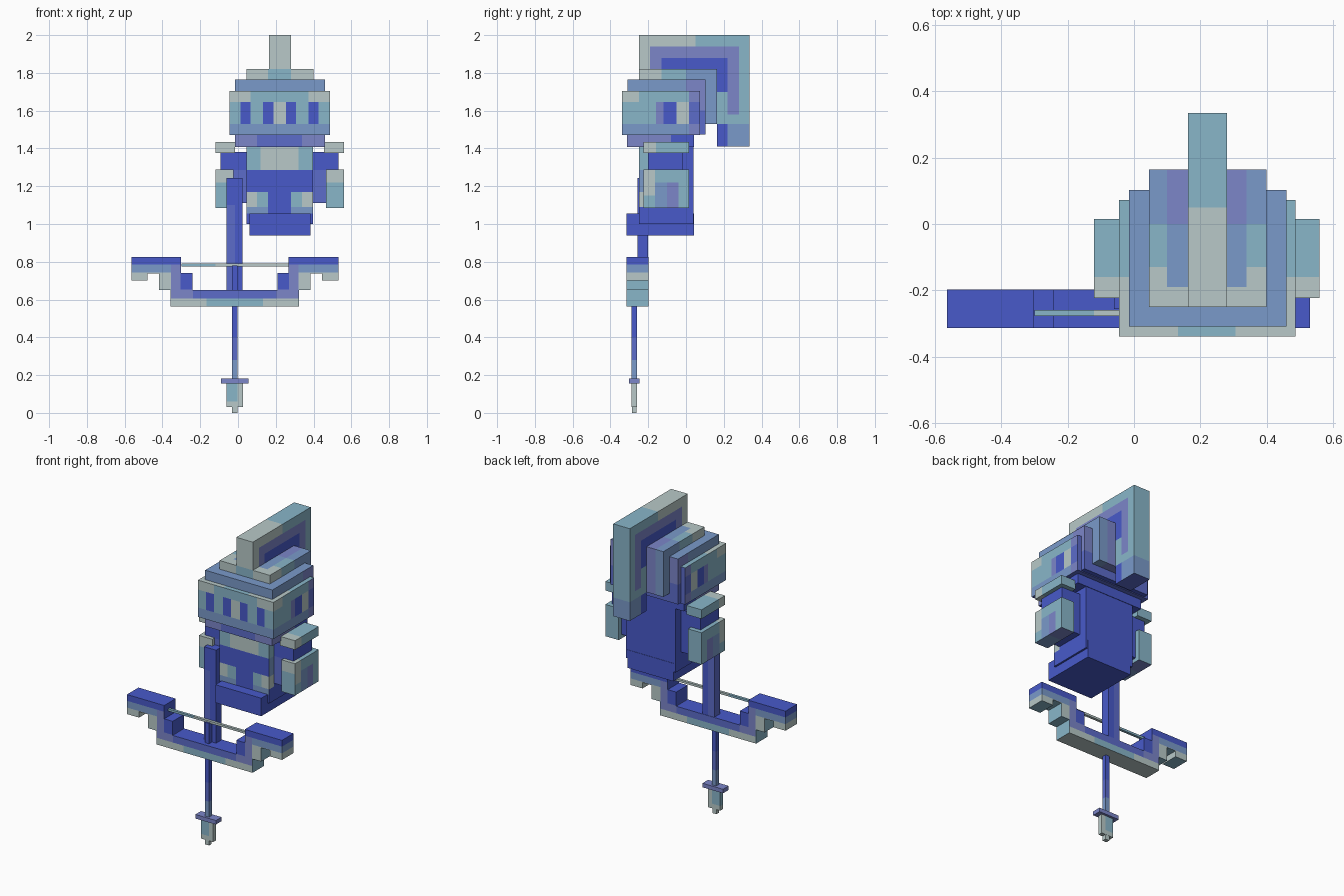
import bpy, bmesh
from mathutils import Vector

if "Cube" in bpy.data.objects:
    bpy.data.objects.remove(bpy.data.objects["Cube"])

# Palette
PALETTE = {"grey": "b8c9c8", "teal": "89b6c9", "sky": "7a9aca",
           "violet": "7c86c9", "indigo": "5c6cca", "blue": "485aca"}


def linear(value):
    return value / 12.92 if value <= 0.04045 else ((value + 0.055) / 1.055) ** 2.4


materials = {}
for label, code in PALETTE.items():
    rgb = [linear(byte / 255) for byte in bytes.fromhex(code)]
    mat = bpy.data.materials.new(label)
    mat.use_nodes = True
    mat.diffuse_color = (*rgb, 1)
    shader = mat.node_tree.nodes["Principled BSDF"]
    shader.inputs["Base Color"].default_value = (*rgb, 1)
    shader.inputs["Roughness"].default_value = 0.9
    materials[label] = mat


def prism(name, outline, axis, low, high, rule, **cuts):
    """Extrude an outline along an axis, cut its faces and colour them by rule."""
    bm = bmesh.new()
    verts = []
    for a, b in outline:
        point = [a, b]
        point.insert("xyz".index(axis), low)
        verts.append(bm.verts.new(point))
    face = bm.faces.new(verts)
    shift = Vector([high - low if axis == k else 0 for k in "xyz"])
    made = bmesh.ops.extrude_face_region(bm, geom=[face])["geom"]
    bmesh.ops.translate(bm, vec=shift, verts=[v for v in made if isinstance(v, bmesh.types.BMVert)])
    for key, values in cuts.items():
        normal = Vector([float(key == k) for k in "xyz"])
        for value in values:
            bmesh.ops.bisect_plane(bm, geom=bm.verts[:] + bm.edges[:] + bm.faces[:],
                                   plane_co=normal * value, plane_no=normal)
    bmesh.ops.recalc_face_normals(bm, faces=bm.faces[:])
    bm.normal_update()
    mesh = bpy.data.meshes.new(name)
    used = []
    for f in bm.faces:
        label = rule if isinstance(rule, str) else rule(f.calc_center_bounds(), f.normal)
        if label not in used:
            used.append(label)
        f.material_index = used.index(label)
    for label in used:
        mesh.materials.append(materials[label])
    bm.to_mesh(mesh)
    bm.free()
    bpy.context.collection.objects.link(bpy.data.objects.new(name, mesh))


def block(name, x_span, y_span, z_span, rule, **cuts):
    (a, b), (c, d) = sorted(x_span), y_span
    prism(name, [(a, c), (b, c), (b, d), (a, d)], "z", *z_span, rule, **cuts)


MID = 0.22


# Crest: nested frames of colour on its sides
def crest_rule(c, n):
    if abs(n.x) < 0.5:
        if n.z < -0.5:
            return "indigo"
        if c.z < 1.53:
            return "sky"
        return "grey" if c.y < 0.05 else "teal"
    if c.z < 1.53:
        return "blue" if c.y < 0.22 else "sky"
    if c.z < 1.7:
        return "violet" if 0.22 < c.y < 0.28 and c.z > 1.58 else "teal"
    depth = min(c.y + 0.25, 2 - c.z, 0.335 - c.y)
    if depth < 0.06:
        return "grey" if c.y < 0.05 else "teal"
    return "violet" if depth < 0.12 else "blue"


prism("helmet_crest", [(-0.25, 1.82), (0.165, 1.82), (0.165, 1.41), (0.335, 1.41),
                       (0.335, 2), (-0.25, 2)], "x", 0.163, 0.28, crest_rule,
      y=[-0.19, -0.13, 0.05, 0.22, 0.28], z=[1.53, 1.58, 1.64, 1.7, 1.88, 1.94])


# Helmet layers
def cap_rule(c, n):
    if n.y > 0.5 or c.y > 0:
        return "violet" if abs(c.x - MID) < 0.12 else "sky"
    if n.y < -0.5:
        return "teal" if abs(c.x - MID) < 0.06 else "grey"
    if c.y < -0.19:
        return "grey"
    if n.z > 0.5 and abs(c.x - MID) < 0.12:
        return "sky"
    return "grey" if c.y < -0.13 else "teal"


block("helmet_cap", (0.045, 0.4), (-0.25, 0.165), (1.53, 1.82), cap_rule,
      x=[0.1, 0.16, 0.28, 0.34], y=[-0.19, -0.13, 0])


def shell_rule(c, n):
    if n.z < -0.5:
        return "blue"
    if n.y > 0.5:
        return "indigo" if c.z < 1.6 else "violet"
    if abs(n.x) > 0.5 and c.y > 0:
        return "indigo" if c.z < 1.65 else "violet"
    return "sky"


block("helmet_shell", (-0.015, 0.46), (-0.31, 0.103), (1.475, 1.765), shell_rule,
      y=[0], z=[1.6, 1.7])


def visor_rule(c, n):
    off = abs(c.x - MID)
    middle = 1.53 < c.z < 1.645
    if n.z < -0.5:
        return "indigo"
    if n.z > 0.5:
        return "teal" if off < 0.09 or c.y > -0.16 else "grey"
    if n.y > 0.5:
        return "indigo"
    if n.y < -0.5:
        if middle and (0.033 < off < 0.087 or 0.153 < off < 0.207):
            return "blue"
        if c.z < 1.53:
            return "sky"
        return "grey" if not middle and off > 0.15 or off < 0.033 and middle else "teal"
    if c.y > 0.015:
        return "indigo" if middle else "violet"
    if -0.16 < c.y < -0.05 and middle:
        return "blue" if c.y > -0.12 else "violet"
    if c.z < 1.53:
        return "sky"
    return "grey" if c.y < -0.25 and not middle or c.y > -0.05 and middle else "teal"


slots = [MID + s * d for s in (-1, 1) for d in (0.033, 0.087, 0.153, 0.207)]
block("helmet_visor", (-0.045, 0.488), (-0.34, 0.073), (1.47, 1.705), visor_rule,
      x=slots, y=[-0.25, -0.16, -0.12, -0.05, 0.015], z=[1.53, 1.645])


def collar_rule(c, n):
    if n.y > 0.5 or n.z < -0.5 or c.y > -0.08:
        return "blue"
    return "indigo" if n.y < -0.5 and abs(c.x - MID) < 0.12 else "violet"


block("helmet_collar", (-0.015, 0.46), (-0.312, 0.043), (1.408, 1.472), collar_rule,
      x=[0.1, 0.34], y=[-0.08])


# Body with painted face guard
def body_rule(c, n):
    off = abs(c.x - MID)
    if n.y < -0.5:
        if c.z > 1.285:
            return "grey" if off < 0.1 else "teal"
        if 1.055 < c.z < 1.17 and off > 0.06:
            return "sky" if c.z < 1.09 else "teal" if off < 0.12 else "grey"
        return "blue"
    if abs(n.x) > 0.5 and c.y < -0.2 and c.z > 1.09:
        return "teal" if c.z > 1.285 else "grey" if c.z < 1.17 else "sky"
    return "blue"


block("body", (0.045, 0.396), (-0.25, 0.04), (1, 1.42), body_rule,
      x=[0.1, 0.12, 0.16, 0.28, 0.32, 0.34], y=[-0.2], z=[1.055, 1.09, 1.17, 1.285])
block("body_base", (0.06, 0.384), (-0.314, 0.042), (0.94, 1.055), "blue")


# Arms with shoulder plates and cuffs
def cuff_rule(c, n):
    if n.y < -0.5:
        return "grey" if c.z > 1.22 else "teal"
    if n.z < -0.5 or abs(n.x) > 0.5 and -0.165 < c.y < -0.04 and c.z < 1.22:
        return "sky" if c.y < -0.1 else "violet"
    return "grey" if c.y < -0.165 and c.z > 1.15 else "teal"


for side, label in ((-1, "right"), (1, "left")):
    def span(a, b):
        return MID + side * a, MID + side * b
    block(label + "_arm", span(0.17, 0.313), (-0.2, -0.015), (1.11, 1.38),
          lambda c, n: "indigo" if n.y < -0.5 and c.z < 1.285 else "blue", z=[1.285])
    block(label + "_shoulder_plate", span(0.235, 0.34), (-0.224, 0.015), (1.377, 1.435),
          lambda c, n: "grey" if c.y < -0.16 else "teal", y=[-0.16])
    block(label + "_cuff", span(0.245, 0.34), (-0.224, 0.015), (1.085, 1.288), cuff_rule,
          y=[-0.165, -0.1, -0.04], z=[1.15, 1.22])

# Bow: stepped profile mirrored about its centre
BOW = -0.017
half = [(0.225, 0.65), (0.225, 0.74), (0.285, 0.74), (0.285, 0.825), (0.548, 0.825),
        (0.548, 0.7), (0.463, 0.7), (0.463, 0.738), (0.4, 0.738), (0.4, 0.65),
        (0.34, 0.65), (0.34, 0.562)]


def bow_rule(c, n):
    off = abs(c.x - BOW)
    if n.z > 0.5:
        return "blue"
    if n.z < -0.5:
        return "grey" if c.z < 0.6 else "teal"
    if off > 0.337:
        return "blue" if c.z > 0.785 else "sky" if c.z > 0.742 else "teal" if off < 0.44 else "grey"
    if c.z < 0.605:
        return "teal" if off < 0.15 else "grey"
    if c.z < 0.653:
        return "indigo" if off < 0.22 else "violet"
    return "blue" if off < 0.288 or c.z > 0.785 else "violet"


outline = [(BOW + a, b) for a, b in half] + [(BOW - a, b) for a, b in reversed(half)]
prism("bow_limbs", outline, "y", -0.314, -0.198, bow_rule,
      x=[BOW + s * d for s in (-1, 1) for d in (0.15, 0.222, 0.288, 0.337)],
      z=[0.605, 0.653, 0.742, 0.785])
block("bow_string", (-0.3, 0.268), (-0.277, -0.26), (0.776, 0.79),
      lambda c, n: "teal" if c.x < -0.12 else "grey", x=[-0.12])
block("bow_stock", (-0.06, 0.025), (-0.257, -0.2), (0.62, 1.244),
      lambda c, n: "indigo" if c.x < BOW and c.z < 1.1 else "blue", x=[BOW], z=[1.1])

# Bolt loaded in the bow
block("bolt_shaft", (-0.032, -0.003), (-0.288, -0.259), (0.17, 0.78),
      lambda c, n: "sky" if c.z < 0.28 else "indigo" if c.z < 0.4 else "blue", z=[0.28, 0.4])
block("bolt_crossbar", (-0.09, 0.055), (-0.302, -0.245), (0.155, 0.181), "violet")
block("bolt_head", (-0.06, 0.026), (-0.288, -0.26), (0.03, 0.156),
      lambda c, n: "teal" if c.x < -0.003 and c.z > 0.06 else "grey", x=[-0.003], z=[0.06])
block("bolt_tip", (-0.032, -0.003), (-0.287, -0.261), (0, 0.031), "grey")
